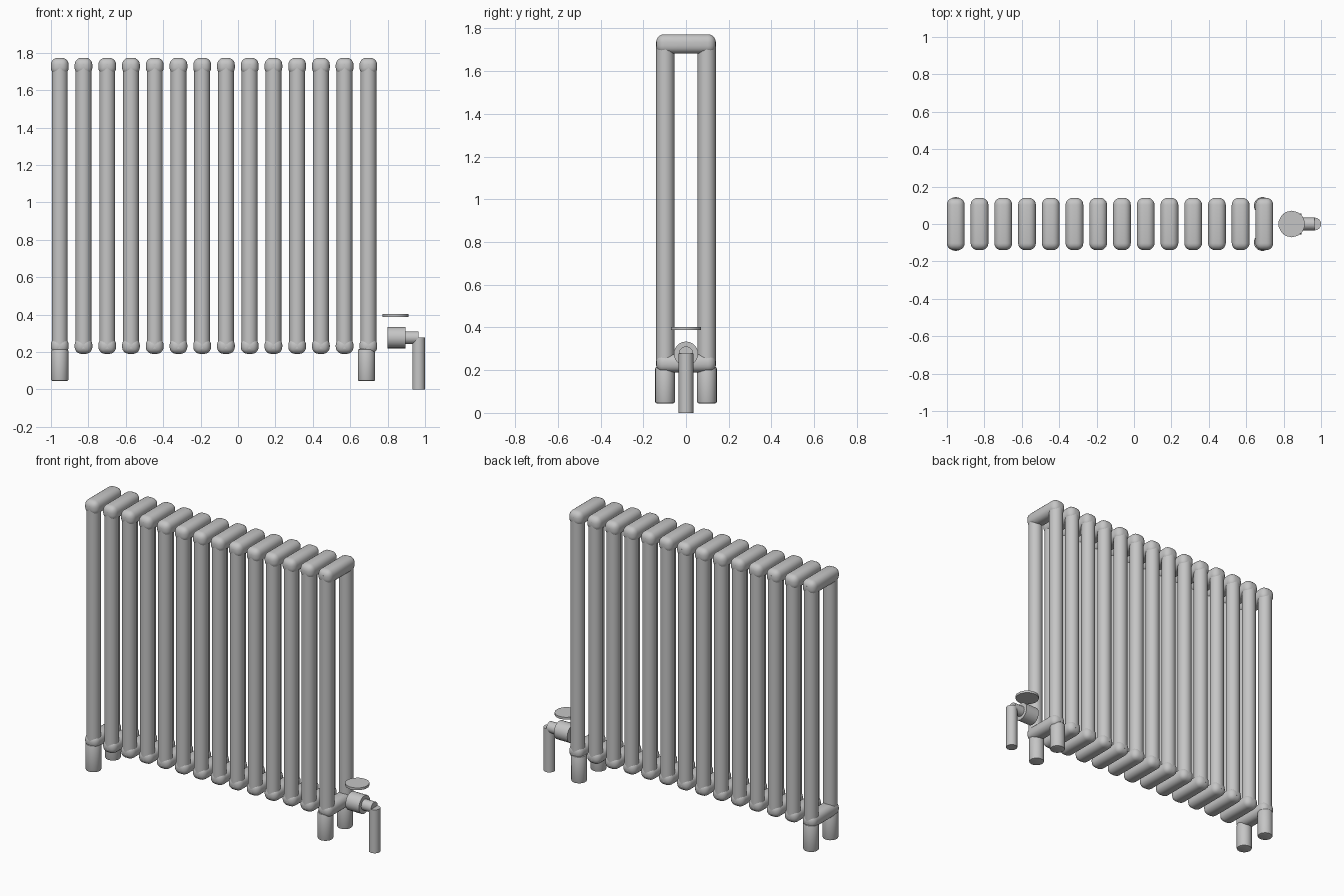
import bpy
import math

if "Cube" in bpy.data.objects:
    bpy.data.objects.remove(bpy.data.objects["Cube"])

metal = bpy.data.materials.new("satin grey")
metal.diffuse_color = (0.56, 0.56, 0.56, 1)
metal.use_nodes = True
metal.node_tree.nodes["Principled BSDF"].inputs["Base Color"].default_value = metal.diffuse_color


def finish(ob, name, bevel=0.0, segments=3):
    """Name, colour, round off and smooth one part."""
    ob.name = name
    ob.data.materials.append(metal)
    if bevel:
        bpy.ops.object.transform_apply(location=False, rotation=False, scale=True)
        mod = ob.modifiers.new("round", 'BEVEL')
        mod.width = bevel
        mod.segments = segments
        mod.limit_method = 'ANGLE'
        bpy.ops.object.modifier_apply(modifier=mod.name)
    bpy.ops.object.shade_smooth_by_angle(angle=math.radians(40))
    return ob


def tube(name, x, y, z0, z1, r, bevel=0.0, sides=24):
    bpy.ops.mesh.primitive_cylinder_add(vertices=sides, radius=r, depth=z1 - z0,
                                        location=(x, y, (z0 + z1) / 2))
    return finish(bpy.context.object, name, bevel, 2)


def tube_x(name, x0, x1, z, r):
    bpy.ops.mesh.primitive_cylinder_add(vertices=24, radius=r, depth=x1 - x0,
                                        location=((x0 + x1) / 2, 0, z),
                                        rotation=(0, math.pi / 2, 0))
    return finish(bpy.context.object, name)


def header(name, x, z0, z1):
    """Rounded bar joining the front and back columns."""
    bpy.ops.mesh.primitive_cube_add(size=1, location=(x, 0, (z0 + z1) / 2))
    ob = bpy.context.object
    ob.scale = (0.095, 0.279, z1 - z0)
    return finish(ob, name, 0.037, 5)


# Radiator sections: two columns with a rounded header at each end
COUNT = 14
FIRST, LAST = -0.953, 0.697
for i in range(COUNT):
    x = FIRST + (LAST - FIRST) * i / (COUNT - 1)
    header("top_header", x, 1.682, 1.773)
    header("bottom_header", x, 0.19, 0.275)
    for side, y in (("front", -0.097), ("back", 0.097)):
        tube(side + "_column", x, y, 0.22, 1.74, 0.0425)

# Feet
for x in (-0.953, 0.687):
    for y in (-0.098, 0.098):
        tube("foot", x, y, 0.045, 0.215, 0.046, 0.007)

# Valve: body, neck, down pipe and hand wheel
tube_x("valve_body", 0.80, 0.895, 0.277, 0.057)
tube_x("valve_neck", 0.89, 0.964, 0.277, 0.034)
tube("supply_pipe", 0.966, 0, 0.0, 0.277, 0.034)
tube("hand_wheel", 0.843, 0, 0.387, 0.402, 0.071, sides=14)
